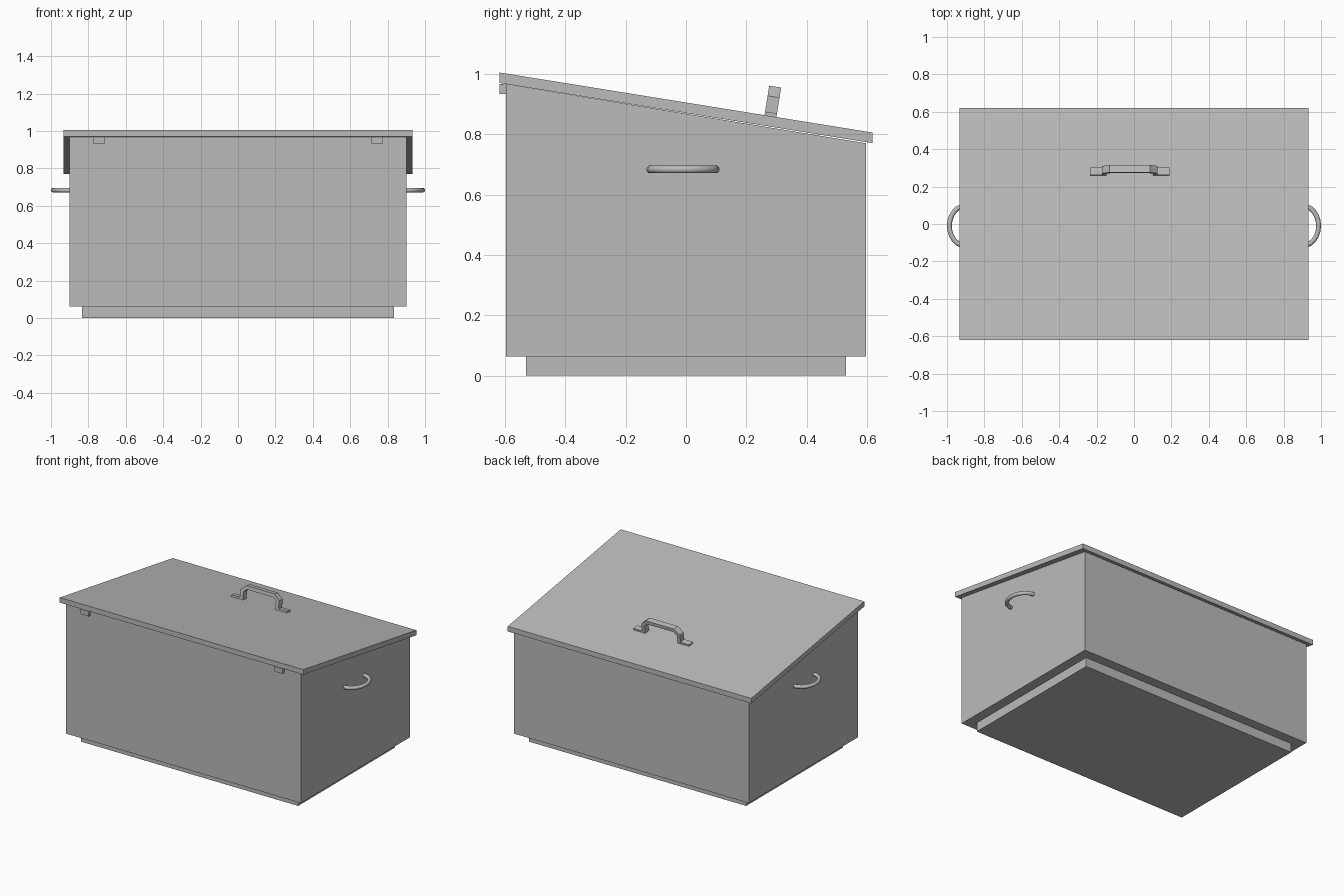
import bpy
import math
from mathutils import Matrix

cube = bpy.data.objects.get("Cube")
if cube:
    bpy.data.objects.remove(cube, do_unlink=True)

grey = bpy.data.materials.new("plain grey")
grey.use_nodes = True
color = (0.5, 0.5, 0.5, 1)
grey.diffuse_color = color
grey.node_tree.nodes["Principled BSDF"].inputs["Base Color"].default_value = color

SLOPE = -0.161


def lid_z(y, offset=0.0):
    """Height of the sloping lid underside at depth y."""
    return 0.871 + SLOPE * y + offset


def add(name, data):
    obj = bpy.data.objects.new(name, data)
    data.materials.append(grey)
    bpy.context.collection.objects.link(obj)
    return obj


def prism(name, profile, axis, low, high):
    """Extrude a closed 2D profile along the x or y axis."""
    def place(p, t):
        return (t, p[0], p[1]) if axis == "x" else (p[0], t, p[1])
    n = len(profile)
    verts = [place(p, t) for t in (low, high) for p in profile]
    faces = [tuple(range(n)), tuple(range(2 * n - 1, n - 1, -1))]
    faces += [(i, i + n, (i + 1) % n + n, (i + 1) % n) for i in range(n)]
    mesh = bpy.data.meshes.new(name)
    mesh.from_pydata(verts, [], faces)
    obj = add(name, mesh)
    # Consistent outward normals
    import bmesh
    bm = bmesh.new()
    bm.from_mesh(mesh)
    bmesh.ops.recalc_face_normals(bm, faces=bm.faces)
    bm.to_mesh(mesh)
    bm.free()
    return obj


def rect(a, b, c, d):
    return [(a, c), (b, c), (b, d), (a, d)]


# Plinth, sloped box and overhanging lid
prism("plinth", rect(-0.53, 0.53, 0, 0.065), "x", -0.833, 0.833)
D = 0.597
prism("box_body", [(-D, 0.063), (D, 0.063), (D, lid_z(D, -0.004)), (-D, lid_z(-D))],
      "x", -0.9, 0.9)
L = 0.619
prism("lid", [(-L, lid_z(-L)), (L, lid_z(L)), (L, lid_z(L, 0.035)), (-L, lid_z(-L, 0.035))],
      "x", -0.934, 0.934)

# Hinge tabs under the front edge of the lid
for side, x in (("left", 0.743), ("right", -0.743)):
    prism("hinge_" + side, rect(-L, -D + 0.005, 0.934, 0.968), "x", x - 0.031, x + 0.031)

# Bent strap handle on the lid, drawn as half an outline and mirrored
half = [(0.213, 0), (0.213, 0.013), (0.148, 0.013), (0.148, 0.066), (0.108, 0.1)]
inner = [(0.1, 0.076), (0.124, 0.056), (0.124, 0)]
outline = half + [(-x, z) for x, z in reversed(half)]
outline += [(-x, z) for x, z in reversed(inner)] + inner
strap = prism("lid_handle", outline, "y", -0.02, 0.02)
strap.matrix_world = (Matrix.Translation((-0.022, 0.28, lid_z(0.28, 0.034)))
                      @ Matrix.Rotation(math.atan(SLOPE), 4, "X"))

# Curved tube handles on the two ends
for side, s in (("left", 1), ("right", -1)):
    curve = bpy.data.curves.new("side_handle_" + side, "CURVE")
    curve.dimensions = "3D"
    curve.bevel_depth = 0.013
    curve.bevel_resolution = 3
    curve.use_fill_caps = True
    spline = curve.splines.new("POLY")
    steps = 12
    spline.points.add(steps)
    for i, point in enumerate(spline.points):
        a = math.pi * (i / steps - 0.5)
        point.co = (s * (0.9 + 0.087 * math.cos(a)), -0.01 + 0.108 * math.sin(a), 0.684, 1)
    add("side_handle_" + side, curve)
